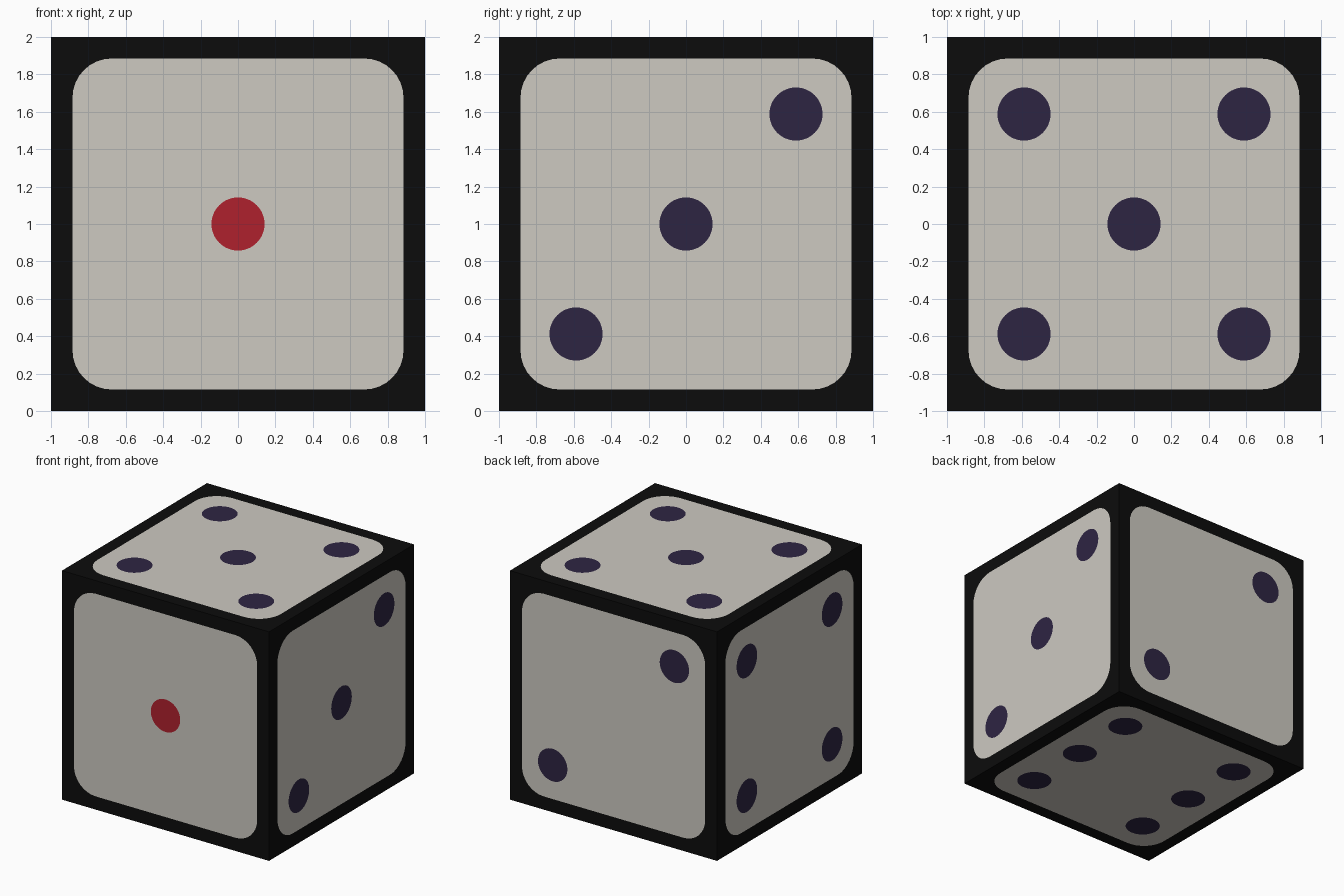
import bpy, bmesh, math
from mathutils import Vector

if "Cube" in bpy.data.objects:
    bpy.data.objects.remove(bpy.data.objects["Cube"])

HALF, PANEL, RADIUS = 1.0, 0.885, 0.21
PIP_R, A = 0.142, 0.588


def material(name, rgb):
    m = bpy.data.materials.new(name)
    m.diffuse_color = (*rgb, 1)
    m.use_nodes = True
    m.node_tree.nodes["Principled BSDF"].inputs["Base Color"].default_value = m.diffuse_color
    return m


black = material("black", (0.0037, 0.0037, 0.0037))
ivory = material("ivory", (0.61, 0.585, 0.535))
indigo = material("dark_indigo", (0.027, 0.018, 0.055))
red = material("red", (0.43, 0.015, 0.027))


# 2D outlines on a face
def square(h):
    return [(-h, -h), (h, -h), (h, h), (-h, h)]


def rounded_square(h, r, segments=8):
    pts = []
    for k, (sx, sy) in enumerate([(1, 1), (-1, 1), (-1, -1), (1, -1)]):
        for i in range(segments + 1):
            a = math.pi / 2 * (k + i / segments)
            pts.append((sx * (h - r) + r * math.cos(a), sy * (h - r) + r * math.sin(a)))
    return pts


def circle(c, r=PIP_R, n=48):
    return [(c[0] + r * math.cos(2 * math.pi * i / n),
             c[1] + r * math.sin(2 * math.pi * i / n)) for i in range(n)]


def fill(bm, outlines, n, u):
    """Fill the first outline, leaving the others as holes, on one cube side."""
    n, u = Vector(n), Vector(u)
    v = n.cross(u)
    edges = []
    for pts in outlines:
        vs = [bm.verts.new(n * HALF + u * x + v * y + Vector((0, 0, HALF))) for x, y in pts]
        edges += [bm.edges.new((vs[i - 1], vs[i])) for i in range(len(vs))]
    res = bmesh.ops.triangle_fill(bm, edges=edges, use_beauty=True, normal=n)
    for f in res["geom"]:
        if isinstance(f, bmesh.types.BMFace):
            f.normal_update()
            if f.normal.dot(n) < 0:
                f.normal_flip()


def finish(bm, name, mat):
    bmesh.ops.remove_doubles(bm, verts=bm.verts[:], dist=1e-5)
    me = bpy.data.meshes.new(name)
    bm.to_mesh(me)
    bm.free()
    me.materials.append(mat)
    bpy.context.collection.objects.link(bpy.data.objects.new(name, me))


# Pip layouts
one = [(0, 0)]
two = [(A, A), (-A, -A)]
three = one + two
four = two + [(A, -A), (-A, A)]
five = one + four
six = four + [(A, 0), (-A, 0)]

# Outward direction, rightward direction, pips
sides = [((0, -1, 0), (1, 0, 0), one),
         ((1, 0, 0), (0, 1, 0), three),
         ((0, 1, 0), (-1, 0, 0), two),
         ((-1, 0, 0), (0, -1, 0), four),
         ((0, 0, 1), (1, 0, 0), five),
         ((0, 0, -1), (1, 0, 0), six)]

frame, panels, pips, red_pip = (bmesh.new() for _ in range(4))
panel_outline = rounded_square(PANEL, RADIUS)
for n, u, spots in sides:
    fill(frame, [square(HALF), panel_outline], n, u)
    fill(panels, [panel_outline] + [circle(c) for c in spots], n, u)
    for c in spots:
        fill(red_pip if spots is one else pips, [circle(c)], n, u)

finish(frame, "edge_frame", black)
finish(panels, "face_panels", ivory)
finish(pips, "dark_pips", indigo)
finish(red_pip, "red_pip", red)
